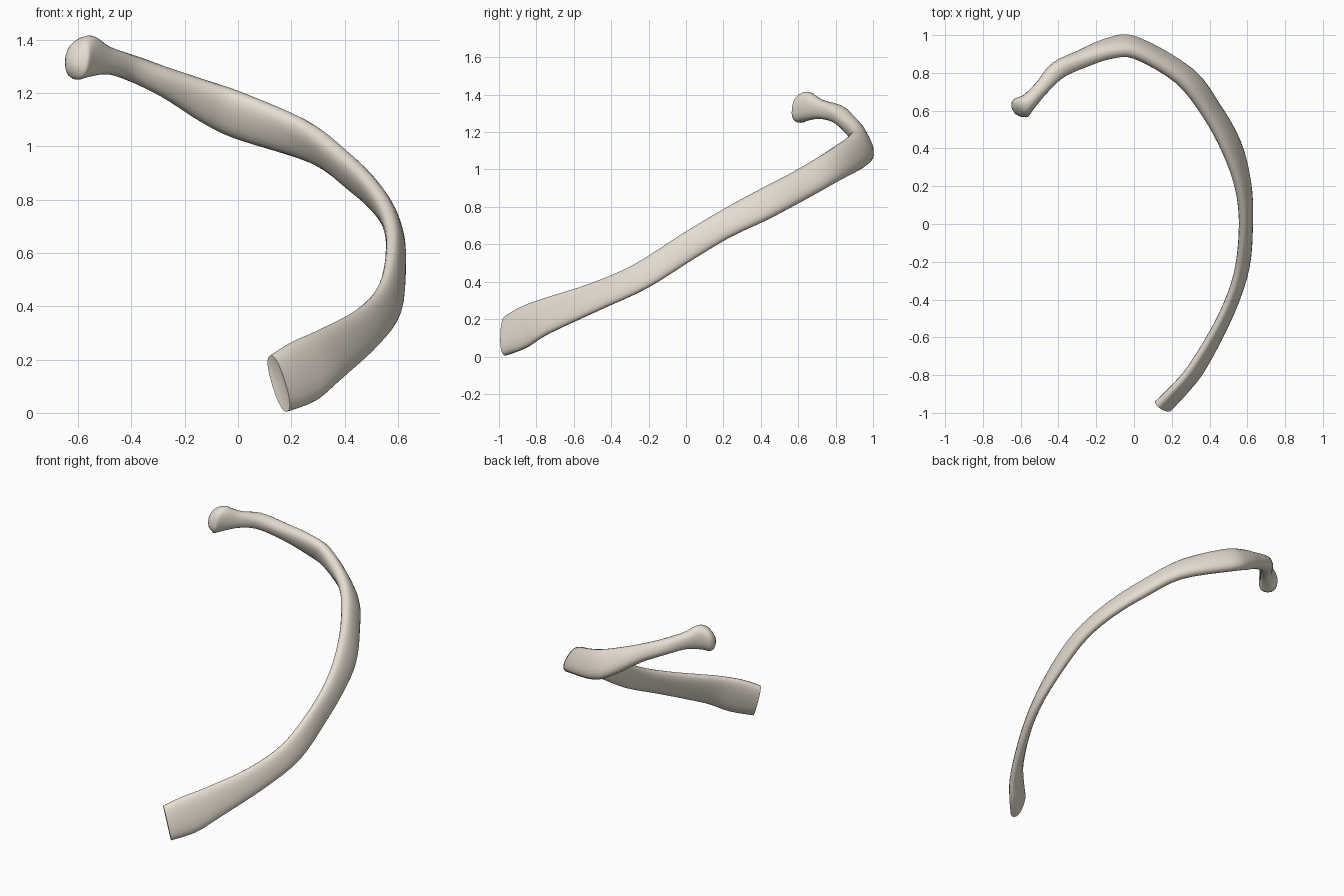
import bpy, bmesh, math
from mathutils import Vector

if "Cube" in bpy.data.objects:
    bpy.data.objects.remove(bpy.data.objects["Cube"])

# Rib cross-sections: upper-inner edge, lower-outer edge, thickness
STATIONS = [
    ((.120, -.960, .215), (.185, -.970, .005), .075),
    ((.200, -.880, .265), (.290, -.860, .045), .070),
    ((.300, -.760, .310), (.380, -.740, .120), .065),
    ((.450, -.510, .390), (.520, -.460, .250), .060),
    ((.540, -.280, .490), (.600, -.210, .365), .060),
    ((.575, -.030, .650), (.610, .040, .520), .065),
    ((.555, .170, .770), (.600, .240, .640), .070),
    ((.485, .370, .880), (.550, .440, .735), .075),
    ((.380, .570, .985), (.440, .630, .835), .080),
    ((.230, .760, 1.10), (.300, .810, .935), .085),
    ((.020, .890, 1.195), (.000, .975, 1.03), .090),
    ((-.120, .895, 1.245), (-.140, .965, 1.095), .090),
    ((-.270, .850, 1.295), (-.290, .895, 1.19), .090),
    ((-.400, .800, 1.345), (-.410, .825, 1.245), .095),
    ((-.490, .720, 1.375), (-.490, .720, 1.27), .080),
    ((-.550, .655, 1.415), (-.560, .645, 1.26), .090),
    ((-.595, .620, 1.400), (-.605, .605, 1.25), .120),
    ((-.620, .595, 1.360), (-.622, .585, 1.28), .070),
]
SIDES, STEPS = 20, 4


def spline(a, b, c, d, t):
    return 0.5 * (2 * b + (c - a) * t + (2 * a - 5 * b + 4 * c - d) * t ** 2
                  + (3 * b - a - 3 * c + d) * t ** 3)


def sample(i, t):
    """Smoothly interpolated section between stations i and i + 1."""
    n = len(STATIONS) - 1
    s = [STATIONS[min(max(k, 0), n)] for k in range(i - 1, i + 3)]
    top, bot = (spline(*[Vector(k[j]) for k in s], t) for j in (0, 1))
    return top, bot, spline(*[k[2] for k in s], t)


sections = [sample(i, k / STEPS) for i in range(len(STATIONS) - 1) for k in range(STEPS)]
sections.append(sample(len(STATIONS) - 2, 1.0))
centres = [(t + b) / 2 for t, b, _ in sections]


def spow(v, e):
    return math.copysign(abs(v) ** e, v)


# Loft the sections into the shaft
bm = bmesh.new()
rings = []
for i, (top, bot, thick) in enumerate(sections):
    tangent = centres[min(i + 1, len(centres) - 1)] - centres[max(i - 1, 0)]
    half = (top - bot) / 2
    side = tangent.cross(half).normalized() * thick / 2
    rings.append([bm.verts.new(centres[i] + half * spow(math.cos(a), .85) + side * spow(math.sin(a), .85))
                  for a in (2 * math.pi * k / SIDES for k in range(SIDES))])
for r, q in zip(rings, rings[1:]):
    for k in range(SIDES):
        j = (k + 1) % SIDES
        bm.faces.new((r[k], r[j], q[j], q[k]))

# Dished cut at the breastbone end, domed cap at the head
inset = (centres[1] - centres[0]).normalized() * .015
for ring, tip in ((rings[0], centres[0] + inset), (rings[-1], centres[-1] + Vector((-.008, -.008, 0)))):
    v = bm.verts.new(tip)
    for k in range(SIDES):
        bm.faces.new((ring[k], ring[(k + 1) % SIDES], v))
bmesh.ops.recalc_face_normals(bm, faces=bm.faces)

mesh = bpy.data.meshes.new("rib")
bm.to_mesh(mesh)
bm.free()
rib = bpy.data.objects.new("rib", mesh)
bpy.context.collection.objects.link(rib)
bpy.context.view_layer.objects.active = rib
rib.select_set(True)
bpy.ops.object.shade_smooth_by_angle(angle=math.radians(50))

# Bone colour
bone = bpy.data.materials.new("bone")
bone.diffuse_color = (.80, .73, .64, 1)
bone.use_nodes = True
bone.node_tree.nodes["Principled BSDF"].inputs["Base Color"].default_value = bone.diffuse_color
mesh.materials.append(bone)
